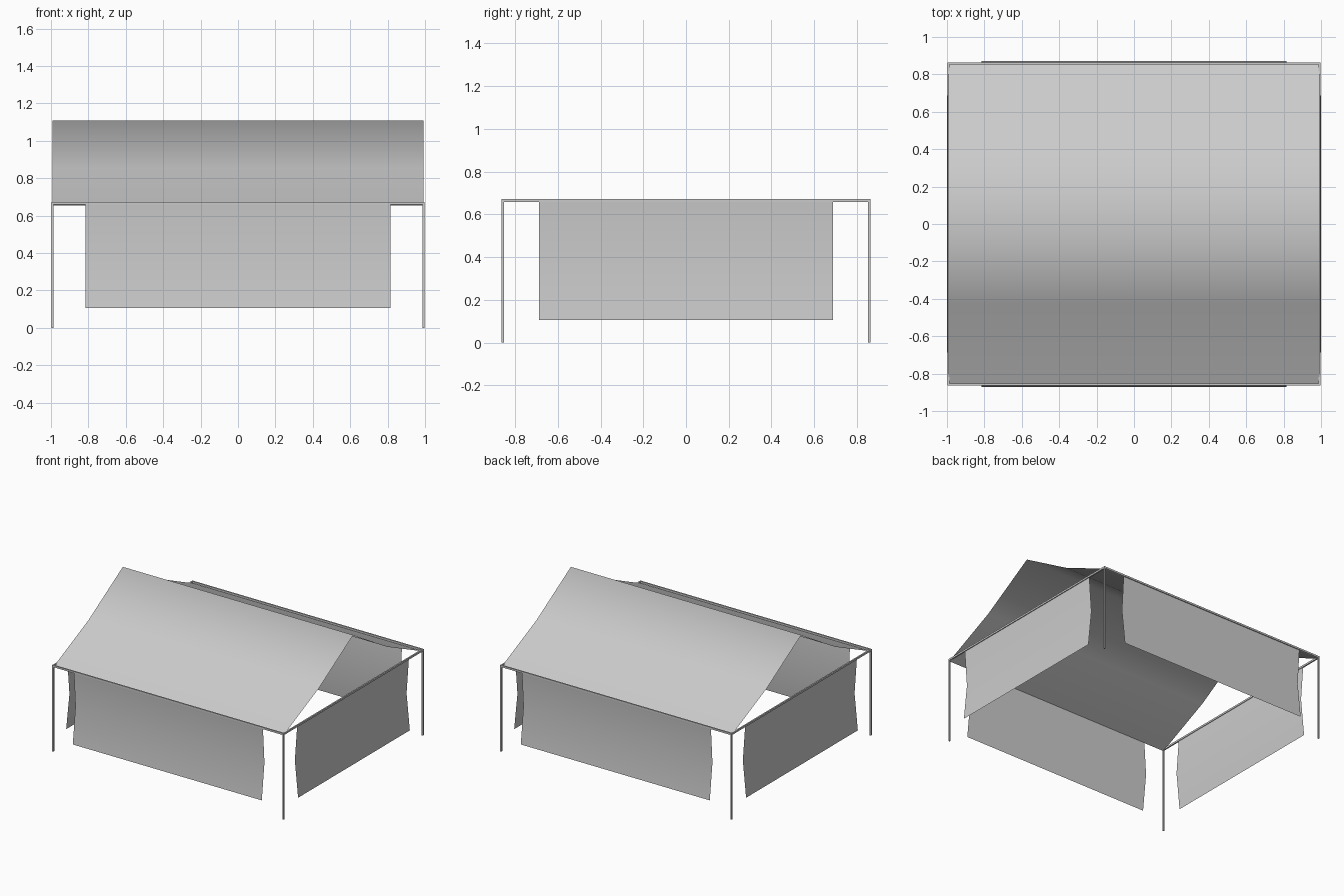
import bpy, bmesh

if "Cube" in bpy.data.objects:
    bpy.data.objects.remove(bpy.data.objects["Cube"])

def finish(name, bm, smooth=False):
    me = bpy.data.meshes.new(name)
    bm.to_mesh(me)
    bm.free()
    for p in me.polygons:
        p.use_smooth = smooth
    ob = bpy.data.objects.new(name, me)
    bpy.context.collection.objects.link(ob)
    return ob

def box(name, lo, hi):
    bm = bmesh.new()
    bmesh.ops.create_cube(bm, size=1)
    for v in bm.verts:
        for i in range(3):
            v.co[i] = (lo[i] + hi[i]) / 2 + v.co[i] * (hi[i] - lo[i])
    return finish(name, bm)

def sheet(name, profile, half, along):
    """Single cloth sheet: an (offset, z) profile swept along x or y."""
    bm = bmesh.new()
    rows = []
    for o, z in profile:
        rows.append([bm.verts.new((s * half, o, z) if along == 'x' else (o, s * half, z))
                     for s in (-1, 1)])
    for a, b in zip(rows, rows[1:]):
        bm.faces.new((a[0], a[1], b[1], b[0]))
    bm.normal_update()
    # face the cloth outwards
    for f in bm.faces:
        c = f.calc_center_median()
        c.z -= 0.4
        if f.normal.dot(c) < 0:
            f.normal_flip()
    return finish(name, bm, True)

X, Y, H, T = 0.998, 0.863, 0.672, 0.011

# corner posts
for sx, nx in ((-1, "left"), (1, "right")):
    for sy, ny in ((-1, "front"), (1, "back")):
        xs, ys = sorted((sx * X, sx * (X - T))), sorted((sy * Y, sy * (Y - T)))
        box(f"{ny}_{nx}_post", (xs[0], ys[0], 0), (xs[1], ys[1], H - T))

# top rails
for s, name in ((-1, "front"), (1, "back")):
    ys = sorted((s * Y, s * (Y - T)))
    box(name + "_rail", (-X, ys[0], H - 0.014), (X, ys[1], H))
for s, name in ((-1, "left"), (1, "right")):
    xs = sorted((s * X, s * (X - T)))
    box(name + "_rail", (xs[0], -Y + T, H - 0.014), (xs[1], Y - T, H))

# sagging gabled roof cloth
sheet("roof_cloth", [(-0.856, 0.655), (-0.427, 0.853), (0, 1.109), (0.427, 0.853), (0.856, 0.655)],
      0.993, 'x')

# hanging wall cloths
for s, name in ((-1, "front"), (1, "back")):
    sheet(name + "_wall_cloth", [(s * 0.857, 0.664), (s * 0.838, 0.387), (s * 0.871, 0.105)], 0.815, 'x')
for s, name in ((-1, "left"), (1, "right")):
    sheet(name + "_wall_cloth", [(s * 0.992, 0.664), (s * 0.972, 0.387), (s * 1.0, 0.105)], 0.688, 'y')
